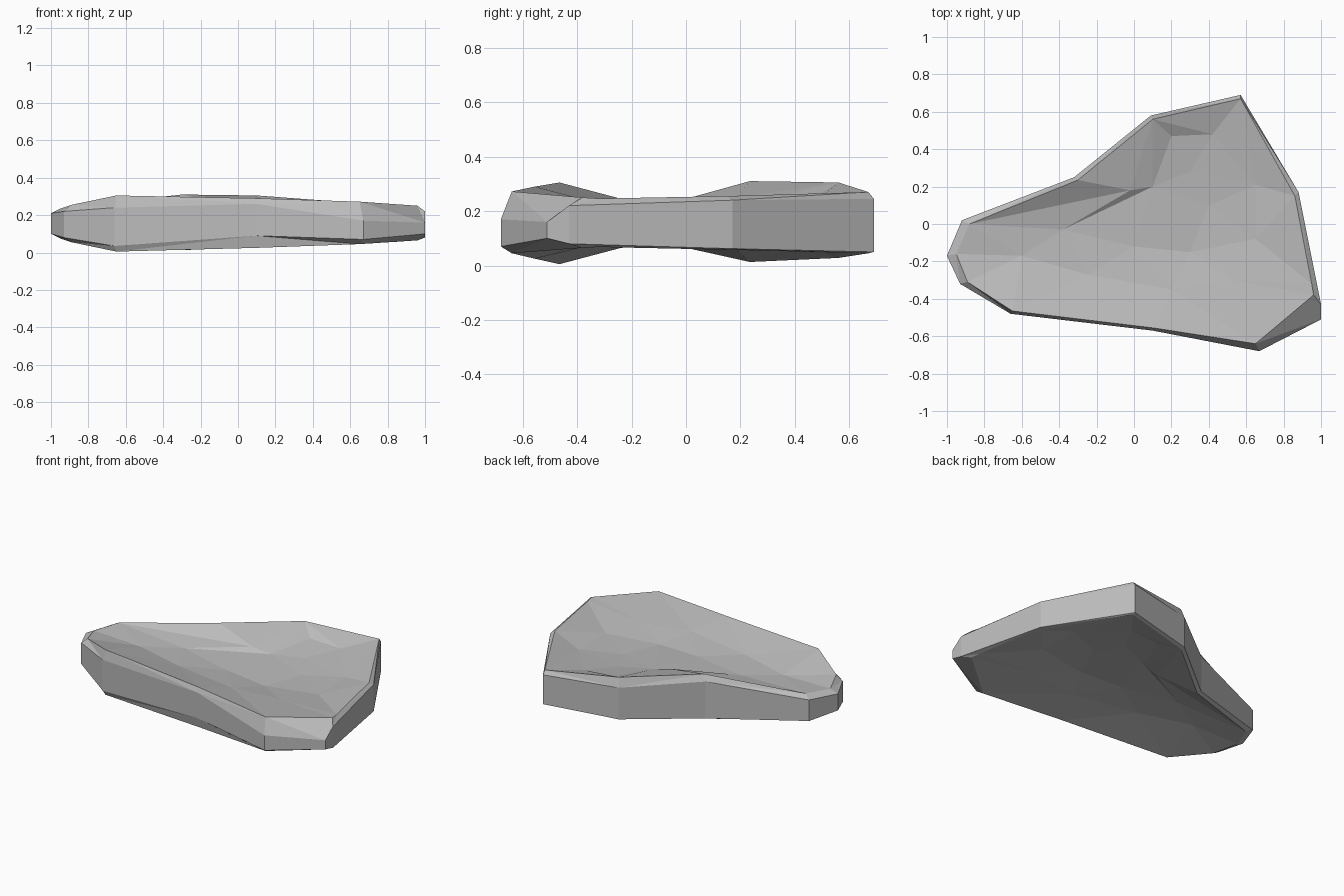
import bpy
import bmesh
from mathutils import Vector
from mathutils.geometry import delaunay_2d_cdt

cube = bpy.data.objects.get("Cube")
if cube:
    bpy.data.objects.remove(cube, do_unlink=True)

MID = 0.155

# Outer edge of the slab: x, y, bottom and top of the side wall
WALL = [(-1, -.17, .1, .21), (-.93, -.32, .08, .22), (-.66, -.48, .035, .24),
        (.1, -.57, .09, .26), (.67, -.68, .07, .17), (1, -.51, .1, .16),
        (1, -.43, .08, .22), (.88, .17, .062, .24), (.57, .69, .05, .245),
        (.09, .58, .035, .245), (-.32, .25, .025, .27), (-.92, .02, .08, .22)]
# Chamfered lip inside it: x, y, bottom and top
LIP = [(-.95, -.16, .075, .235), (-.89, -.31, .055, .255), (-.65, -.465, .005, .305),
       (.1, -.555, .025, .29), (.65, -.64, .045, .272), (.96, -.38, .065, .25),
       (.95, -.32, .068, .246), (.86, .15, .058, .255), (.57, .67, .045, .27),
       (.1, .56, .028, .305), (-.3, .235, .013, .31), (-.88, 0, .065, .245)]
# Hollow of the broad face: x, y, half height
HOLLOW = [(-.02, .18, .092), (-.38, -.03, .067), (.1, .2, .067), (-.25, -.27, .075),
          (.2, -.35, .08), (0, -.12, .056), (.3, -.15, .044), (.52, -.3, .07),
          (.65, -.08, .052), (.2, .47, .095), (.42, .48, .083), (.3, .28, .062),
          (.65, .21, .056), (.4, .1, .046), (-.6, -.17, .072)]
# Creases forming the two steps beside the left back edge
CREASES = [(11, 12), (12, 13), (13, 14), (12, 14)]


def ring(bm, points, side):
    return [bm.verts.new((x, y, low if side < 0 else high)) for x, y, low, high in points]


def bridge(bm, a, b):
    for i in range(len(a)):
        j = (i + 1) % len(a)
        bm.faces.new((a[i], a[j], b[j], b[i]))


def broad_face(bm, lip, side):
    """Facet the area inside the lip through the hollow points."""
    verts = lip + [bm.verts.new((x, y, MID + side * h)) for x, y, h in HOLLOW]
    n = len(lip)
    edges = [(i, (i + 1) % n) for i in range(n)] + CREASES
    result = delaunay_2d_cdt([Vector(v.co.xy) for v in verts], edges, [], 1, 1e-5)
    for face in result[2]:
        bm.faces.new([verts[result[3][i][0]] for i in face])


bm = bmesh.new()
walls = {}
for side in (-1, 1):
    walls[side] = ring(bm, WALL, side)
    lip = ring(bm, LIP, side)
    bridge(bm, walls[side], lip)
    broad_face(bm, lip, side)
bridge(bm, walls[-1], walls[1])
bmesh.ops.triangulate(bm, faces=bm.faces[:])
bmesh.ops.recalc_face_normals(bm, faces=bm.faces[:])

mesh = bpy.data.meshes.new("stone_slab")
bm.to_mesh(mesh)
bm.free()

# Plain grey stone
stone = bpy.data.materials.new("grey_stone")
stone.use_nodes = True
grey = (.5, .5, .5, 1)
stone.diffuse_color = grey
stone.node_tree.nodes["Principled BSDF"].inputs["Base Color"].default_value = grey
mesh.materials.append(stone)

slab = bpy.data.objects.new("stone_slab", mesh)
bpy.context.collection.objects.link(slab)
